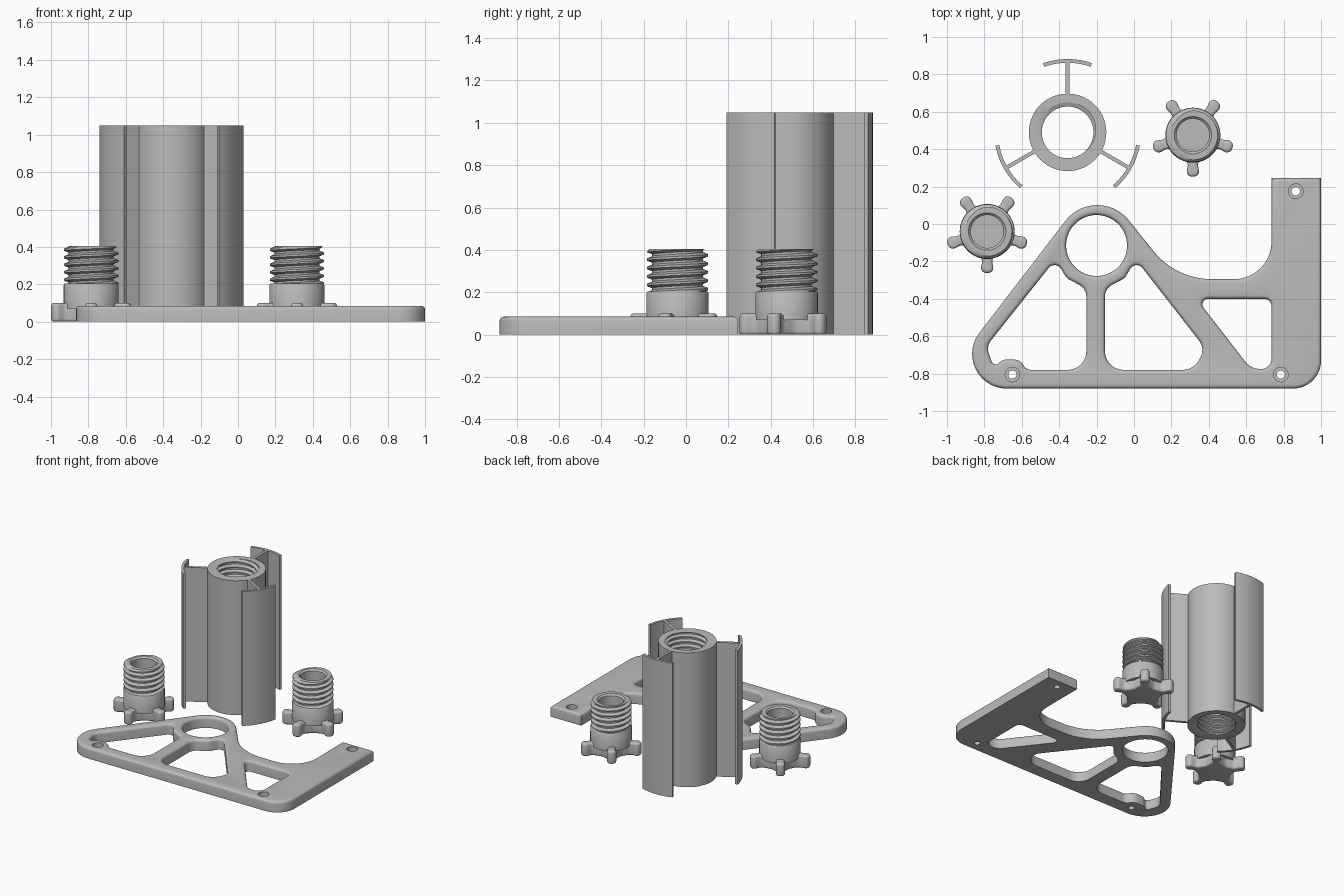
import bpy, bmesh, math
from mathutils import Vector

if "Cube" in bpy.data.objects:
    bpy.data.objects.remove(bpy.data.objects["Cube"])

grey = bpy.data.materials.new("light grey plastic")
grey.diffuse_color = (0.5, 0.5, 0.5, 1)
grey.use_nodes = True
grey.node_tree.nodes["Principled BSDF"].inputs["Base Color"].default_value = grey.diffuse_color


def finish(bm, name, loc=(0, 0, 0)):
    bmesh.ops.remove_doubles(bm, verts=bm.verts, dist=1e-5)
    bmesh.ops.recalc_face_normals(bm, faces=bm.faces)
    me = bpy.data.meshes.new(name)
    bm.to_mesh(me)
    bm.free()
    me.materials.append(grey)
    ob = bpy.data.objects.new(name, me)
    ob.location = loc
    bpy.context.collection.objects.link(ob)
    bpy.ops.object.select_all(action='DESELECT')
    ob.select_set(True)
    bpy.context.view_layer.objects.active = ob
    bpy.ops.object.shade_smooth_by_angle(angle=math.radians(35))
    return ob


def fillet(corners, steps=10):
    """Polygon of (x, y, radius) with rounded corners, counter-clockwise."""
    out, n = [], len(corners)
    for i, (x, y, r) in enumerate(corners):
        p = Vector((x, y))
        a = Vector(corners[i - 1][:2]) - p
        b = Vector(corners[(i + 1) % n][:2]) - p
        ang = a.angle(b)
        if r == 0 or ang > 3.13:
            out.append(p)
            continue
        t = min(r / math.tan(ang / 2), 0.49 * a.length, 0.49 * b.length)
        r = t * math.tan(ang / 2)
        a.normalize()
        b.normalize()
        c = p + (a + b).normalized() * (r / math.sin(ang / 2))
        s, e = p + a * t - c, p + b * t - c
        sweep = s.angle_signed(e)
        for k in range(steps + 1):
            w = -sweep * k / steps
            out.append(c + Vector((s.x * math.cos(w) - s.y * math.sin(w),
                                   s.x * math.sin(w) + s.y * math.cos(w))))
    area = sum(out[i - 1].cross(out[i]) for i in range(len(out)))
    return out if area > 0 else out[::-1]


def circle(x, y, r, n=40):
    return [Vector((x + r * math.cos(2 * math.pi * i / n),
                    y + r * math.sin(2 * math.pi * i / n))) for i in range(n)]


def offset(loop, d):
    """Move a counter-clockwise loop outward by d."""
    res, n = [], len(loop)
    for i, p in enumerate(loop):
        a = (p - loop[i - 1]).normalized()
        b = (loop[(i + 1) % n] - p).normalized()
        na, nb = Vector((a.y, -a.x)), Vector((b.y, -b.x))
        m = (na + nb).normalized()
        res.append(p + m * d / max(m.dot(na), 0.5))
    return res


def prism(name, loops, loc=(0, 0, 0)):
    """loops: (points, profile of (inset, z)); the first is the outline, the rest holes."""
    bm = bmesh.new()
    ends = [[], []]
    for i, (pts, prof) in enumerate(loops):
        sign = -1 if i == 0 else 1
        rings = [[bm.verts.new((p.x, p.y, z)) for p in (offset(pts, sign * d) if d else pts)]
                 for d, z in prof]
        n = len(pts)
        for lo, hi in zip(rings, rings[1:]):
            for k in range(n):
                bm.faces.new((lo[k], lo[(k + 1) % n], hi[(k + 1) % n], hi[k]))
        for store, ring in zip(ends, (rings[0], rings[-1])):
            store += [bm.edges.get((ring[k], ring[(k + 1) % n])) for k in range(n)]
    for e in ends:
        bmesh.ops.triangle_fill(bm, edges=e, use_beauty=True)
    return finish(bm, name, loc)


def round_top(h, r):
    return [(r * (1 - math.cos(a)), h - r + r * math.sin(a))
            for a in (math.pi / 8 * k for k in range(5))]


def lathe(name, rings, loc, n=48):
    """rings: functions of angle giving (radius, z), or fixed pairs."""
    bm = bmesh.new()
    rows = []
    for ring in rings:
        row = []
        for i in range(n + 1):
            a = 2 * math.pi * i / n
            r, z = ring(a) if callable(ring) else ring
            row.append(bm.verts.new((r * math.cos(a), r * math.sin(a), z)))
        rows.append(row)
    for lo, hi in zip(rows, rows[1:]):
        for i in range(n):
            bm.faces.new((lo[i], lo[i + 1], hi[i + 1], hi[i]))
    return finish(bm, name, loc)


def thread(r0, r1, z0, z1, pitch, top=9.0):
    """Helical rows with a trapezoid tooth between radii r0 and r1."""
    def row(j):
        def at(a):
            z = min(max(z0 + pitch * (a / (2 * math.pi) + j / 4), z0), z1)
            ph = ((z - z0) / pitch - a / (2 * math.pi)) % 1
            f = min(max(abs(ph - 0.5) * 4 - 0.5, 0), 1)
            return min(r0 + (r1 - r0) * f, top + (z1 - z)), z
        return at

    # rows sit on the tooth corners
    def shifted(j):
        return row(j + 0.5)
    return [shifted(j) for j in range(-6, int(4 * (z1 - z0) / pitch) + 3)]


# bracket plate: outline, windows, ring opening and counterbored screw holes
H = 0.085
edge = [(0, 0)] + round_top(H, 0.02)
outline = [(-1.056, -.88, .185), (1, -.88, .15), (1, .245, 0), (.735, .245, 0),
           (.735, -.295, .2), (.225, -.295, .4), (-.2, .234, .215)]
left_window = [(-.42, -.19, .04), (-.36, -.29, .06), (-.255, -.345, .07), (-.255, -.78, .1),
               (-.575, -.78, .05), (-.61, -.725, .06), (-.70, -.725, .05),
               (-.75, -.765, .04), (-.79, -.655, .07)]
mid_window = [(.01, -.19, .04), (-.05, -.29, .06), (-.155, -.345, .07), (-.155, -.78, .1),
              (.32, -.78, .1), (.38, -.665, .08)]
right_window = [(.335, -.4, .03), (.735, -.4, .04), (.735, -.775, .06), (.625, -.775, .1)]
loops = [(fillet(outline, 14), edge)]
loops += [(fillet(w), edge) for w in (left_window, mid_window, right_window)]
loops.append((circle(-.2, -.115, .163, 56), edge))
for x, y in ((-.65, -.805), (.785, -.805), (.865, .175)):
    loops.append((circle(x, y, .022, 24), [(0, 0), (0, .045), (.017, .045), (.017, H)]))
prism("bracket_plate", loops)

# threaded column
COL, CH = (-.355, .49, 0), 1.05
lathe("threaded_column", [(.207, 0), (.207, CH)] +
      thread(.138, .16, 0, CH, .04)[::-1] + [(.207, 0)], COL, 56)

# three T-shaped fins around the column
for k in range(3):
    base = math.radians(90 + 120 * k)
    half = math.radians(19.5)

    def arc(r, a0, a1, n=12):
        return [Vector((r * math.cos(a0 + (a1 - a0) * i / n),
                        r * math.sin(a0 + (a1 - a0) * i / n))) for i in range(n + 1)]
    ro, ri, w = .392, .372, .01
    pts = (arc(ro, -half, half) + arc(ri, half, w / ri, 6) +
           [Vector((.2, w)), Vector((.2, -w))] + arc(ri, -w / ri, -half, 6))
    c, s = math.cos(base), math.sin(base)
    pts = [Vector((p.x * c - p.y * s, p.x * s + p.y * c)) for p in pts]
    prism(f"column_fin_{k + 1}", [(pts, [(0, 0), (0, CH)])], COL)

# two star-knob screws
for tag, x, y in (("left", -.785, -.04), ("right", .315, .475)):
    star = []
    for k in range(5):
        a = math.radians(270 + 72 * k)
        c, s = math.cos(a), math.sin(a)
        for u, v, r in ((.15, -.024, .04), (.222, -.04, .03), (.222, .04, .03), (.15, .024, .04)):
            star.append((u * c - v * s, u * s + v * c, r))
        star.append((.118 * math.cos(a + math.pi / 5), .118 * math.sin(a + math.pi / 5), .06))
    top = round_top(.1, .015)
    prof = [(d, .1 - z) for d, z in top[::-1]] + top
    prism(f"{tag}_star_knob", [(fillet(star, 6), prof)], (x, y, 0))
    lathe(f"{tag}_screw", [(0, .07), (.147, .07), (.147, .195), (.141, .205), (.12, .205)] +
          thread(.12, .145, .205, .405, .04, .132) +
          [(.1, .405), (.088, .393), (.088, .12), (0, .12)], (x, y, 0))
